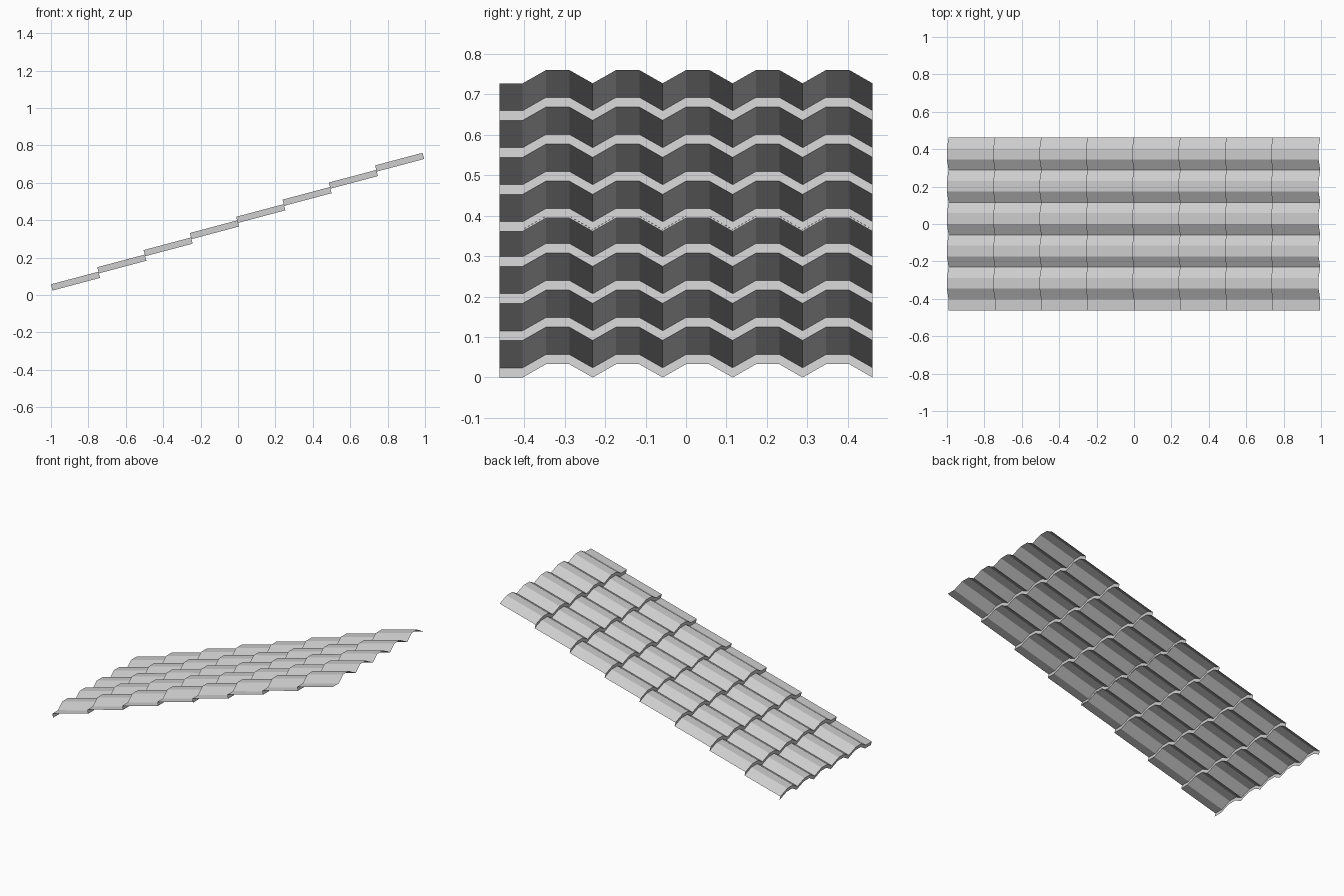
import bpy
import bmesh
from math import radians, sin, cos
from mathutils import Vector

cube = bpy.data.objects.get("Cube")
if cube:
    bpy.data.objects.remove(cube)

PITCH = radians(14.9)
ALONG = Vector((cos(PITCH), 0, sin(PITCH)))     # up the slope
NORMAL = Vector((-sin(PITCH), 0, cos(PITCH)))   # out of the roof
TILE, LIP, CREST = 0.2628, 0.0248, 0.034
UNIT = 0.923 / 16
ROWS = 4

grey = bpy.data.materials.new("light_grey_metal")
grey.use_nodes = True
grey.diffuse_color = (0.6, 0.6, 0.6, 1)
grey.node_tree.nodes["Principled BSDF"].inputs["Base Color"].default_value = (0.6, 0.6, 0.6, 1)


def roof_sheet(name, origin):
    """Thin corrugated sheet: each row is a raised lip followed by a sloping tile."""
    # stepped path up the slope
    path = [origin.copy()]
    for _ in range(ROWS):
        path.append(path[-1] + NORMAL * LIP)
        path.append(path[-1] + ALONG * TILE)

    # corrugation across: flat edge, then repeating crest, crest, valley
    heights = [0, 0] + [CREST, CREST, 0] * 5
    bm = bmesh.new()
    grid = [[bm.verts.new(p + NORMAL * h + Vector((0, (i - 8) * UNIT, 0)))
             for i, h in enumerate(heights)] for p in path]
    for low, high in zip(grid, grid[1:]):
        for i in range(len(heights) - 1):
            bm.faces.new((low[i], high[i], high[i + 1], low[i + 1]))
    # turn the faces outward, towards the top of the roof
    for face in bm.faces:
        face.normal_update()
        if face.normal.dot(NORMAL - ALONG) < 0:
            face.normal_flip()
    mesh = bpy.data.meshes.new(name)
    bm.to_mesh(mesh)
    bm.free()
    mesh.materials.append(grey)
    bpy.context.collection.objects.link(bpy.data.objects.new(name, mesh))
    return path[-1]


# two sheets, the upper one lapped slightly over the lower one
end = roof_sheet("lower_roof_sheet", Vector((-0.985, 0, 0)))
roof_sheet("upper_roof_sheet", end - Vector((0, 0, 0.005)))
